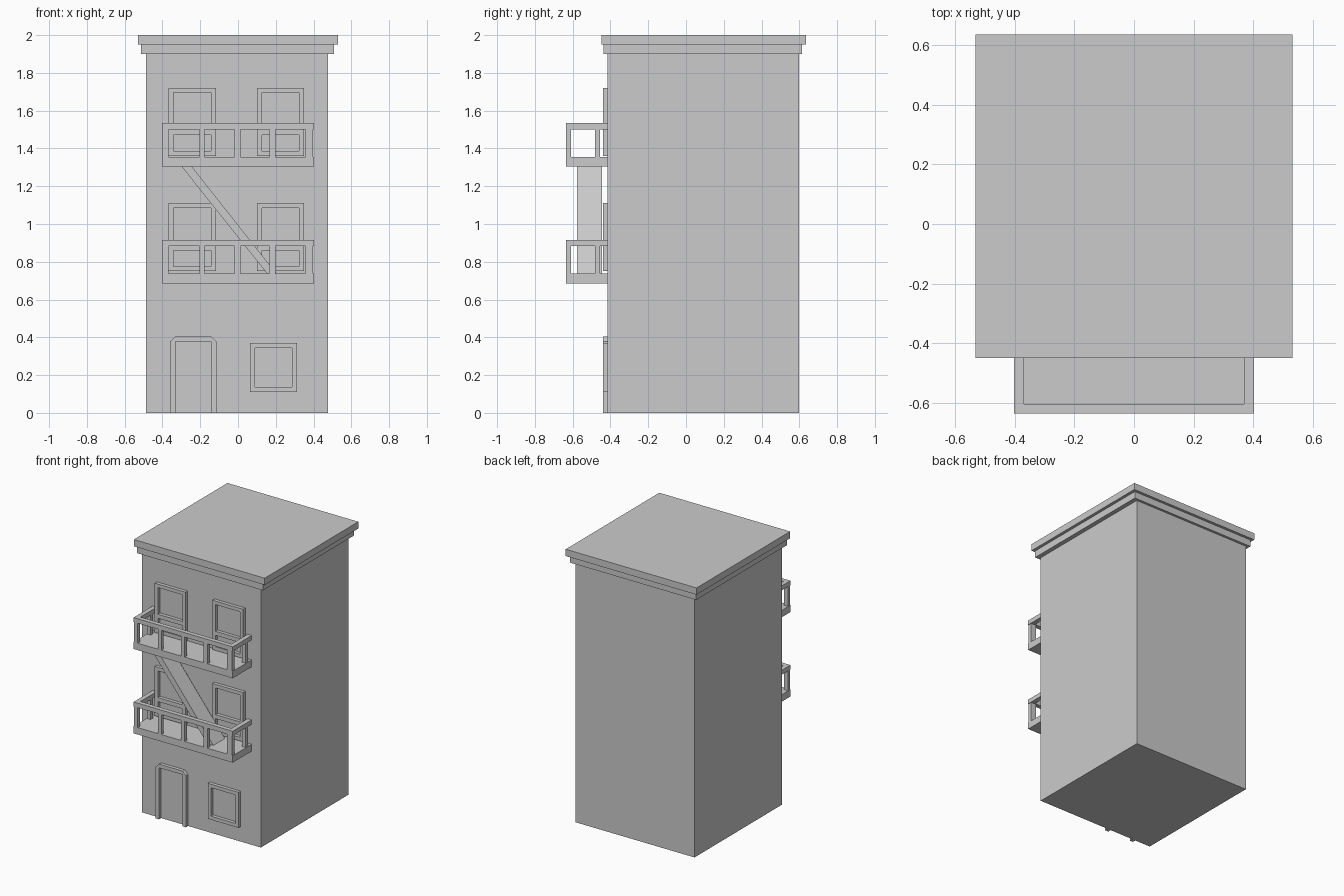
import bpy, bmesh

if "Cube" in bpy.data.objects:
    bpy.data.objects.remove(bpy.data.objects["Cube"])

WALL = -0.415    # front face of the building
FRAME = -0.44    # front face of door and window trim


def add_prism(bm, profile, y0, y1):
    """Extrude an (x, z) outline from y0 to y1."""
    face = bm.faces.new([bm.verts.new((x, y0, z)) for x, z in profile])
    new = bmesh.ops.extrude_face_region(bm, geom=[face])["geom"]
    verts = [v for v in new if isinstance(v, bmesh.types.BMVert)]
    bmesh.ops.translate(bm, verts=verts, vec=(0, y1 - y0, 0))


def add_box(bm, x0, x1, y0, y1, z0, z1):
    add_prism(bm, [(x0, z0), (x1, z0), (x1, z1), (x0, z1)], y0, y1)


def finish(bm, name):
    bmesh.ops.recalc_face_normals(bm, faces=bm.faces)
    mesh = bpy.data.meshes.new(name)
    bm.to_mesh(mesh)
    bm.free()
    obj = bpy.data.objects.new(name, mesh)
    bpy.context.collection.objects.link(obj)
    return obj


def box(name, *dims):
    bm = bmesh.new()
    add_box(bm, *dims)
    return finish(bm, name)


def window(name, x0, x1, z0, z1, crossbar=None):
    t = 0.026
    bm = bmesh.new()
    for a in (x0, x1 - t):
        add_box(bm, a, a + t, FRAME, WALL, z0, z1)
    bars = [(z0, z0 + t), (z1 - t, z1)]
    if crossbar:
        bars.append(crossbar)
    for a, b in bars:
        add_box(bm, x0 + t, x1 - t, FRAME, WALL, a, b)
    return finish(bm, name)


def balcony(name, z):
    front, slab_top, rail_low, rail_top = -0.635, z + 0.051, z + 0.197, z + 0.23
    box(name + "_floor", -0.402, 0.402, front, WALL, z, slab_top)
    # handrail along the front and both sides
    bm = bmesh.new()
    outline = [(-0.402, WALL), (-0.402, front), (0.402, front), (0.402, WALL),
               (0.369, WALL), (0.369, -0.602), (-0.369, -0.602), (-0.369, WALL)]
    face = bm.faces.new([bm.verts.new((x, y, rail_low)) for x, y in outline])
    new = bmesh.ops.extrude_face_region(bm, geom=[face])["geom"]
    bmesh.ops.translate(bm, verts=[v for v in new if isinstance(v, bmesh.types.BMVert)],
                        vec=(0, 0, rail_top - rail_low))
    finish(bm, name + "_handrail")
    # front posts and one post on each side near the wall
    bm = bmesh.new()
    for a, b in [(-0.4, -0.368), (-0.204, -0.177), (-0.019, 0.013), (0.167, 0.198), (0.357, 0.398)]:
        add_box(bm, a, b, front, -0.608, slab_top, rail_low)
    for a, b in [(-0.4, -0.37), (0.37, 0.398)]:
        add_box(bm, a, b, -0.482, -0.455, slab_top, rail_low)
    finish(bm, name + "_posts")


# Building and stepped cornice
box("building_body", -0.487, 0.476, WALL, 0.597, 0, 1.9)
box("lower_cornice", -0.513, 0.508, -0.436, 0.615, 1.9, 1.95)
box("roof_slab", -0.53, 0.53, -0.448, 0.635, 1.95, 2.0)

# Door surround with clipped upper corners
bm = bmesh.new()
add_prism(bm, [(-0.36, 0), (-0.36, 0.378), (-0.332, 0.405), (-0.142, 0.405), (-0.114, 0.378),
               (-0.114, 0), (-0.142, 0), (-0.142, 0.378), (-0.332, 0.378), (-0.332, 0)], FRAME, WALL)
finish(bm, "door_surround")

# Windows
window("ground_window", 0.063, 0.312, 0.11, 0.37)
for floor, z in (("middle", 0.75), ("upper", 1.36)):
    for side, x in (("left", -0.367), ("right", 0.1)):
        window(f"{floor}_{side}_window", x, x + 0.25, z, z + 0.361, (z + 0.11, z + 0.14))

# Balconies and the ramp joining them
balcony("lower_balcony", 0.686)
balcony("upper_balcony", 1.304)
bm = bmesh.new()
add_prism(bm, [(-0.3, 1.306), (-0.246, 1.306), (0.205, 0.736), (0.155, 0.736)], -0.577, -0.444)
finish(bm, "fire_escape_ramp")
